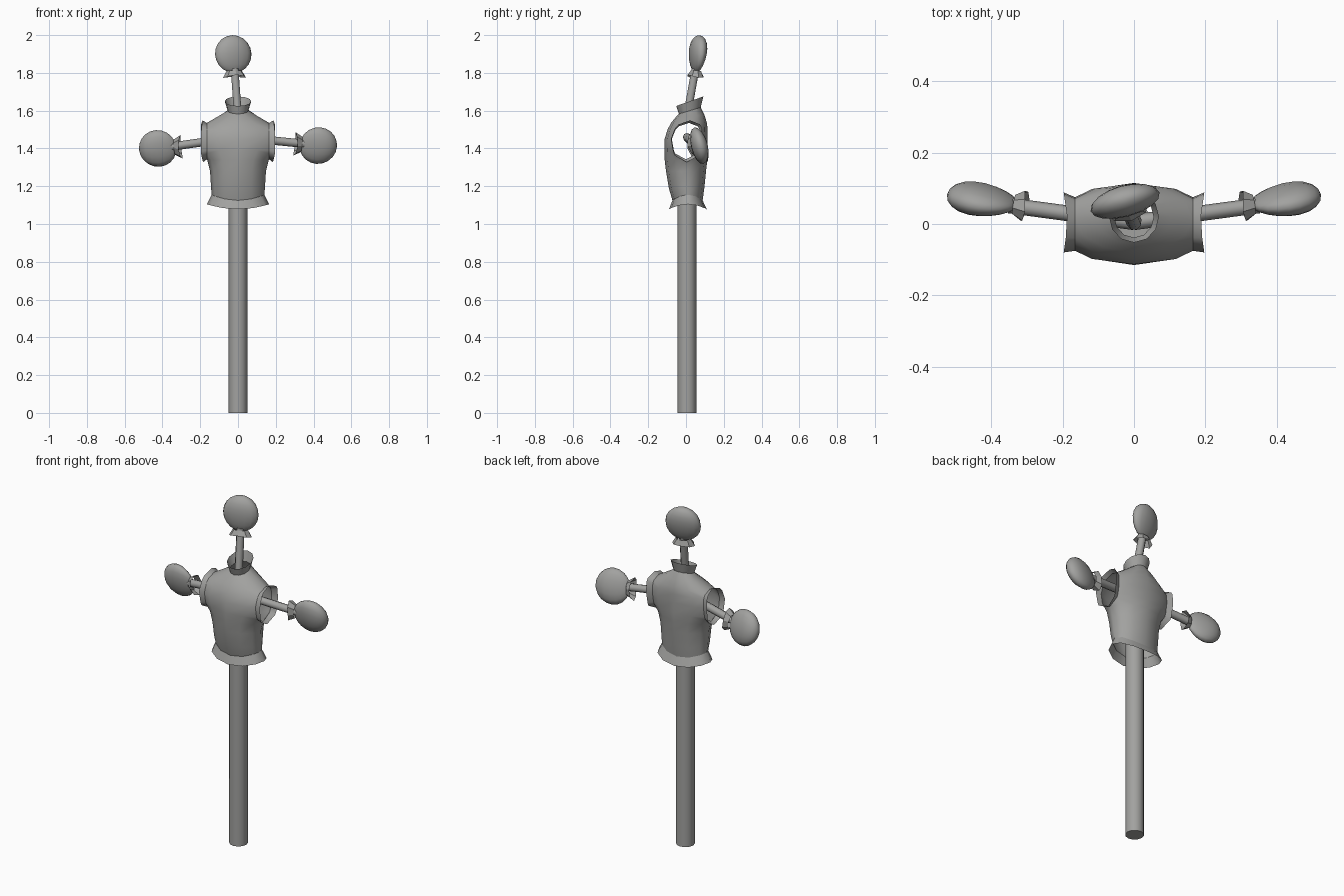
import bpy, bmesh, math
from mathutils import Vector, Matrix

cube = bpy.data.objects.get("Cube")
if cube:
    bpy.data.objects.remove(cube, do_unlink=True)

grey = bpy.data.materials.new("plain_grey")
grey.use_nodes = True
grey.diffuse_color = (0.36, 0.36, 0.35, 1)
grey.node_tree.nodes["Principled BSDF"].inputs["Base Color"].default_value = grey.diffuse_color


def finish(name, bm, angle=None):
    """Turn a bmesh into an object; with an angle, smooth all but sharper edges."""
    bmesh.ops.recalc_face_normals(bm, faces=bm.faces)
    for f in bm.faces:
        f.smooth = True
    if angle:
        for e in bm.edges:
            if len(e.link_faces) == 2 and e.calc_face_angle(0) > math.radians(angle):
                e.smooth = False
    mesh = bpy.data.meshes.new(name)
    bm.to_mesh(mesh)
    bm.free()
    mesh.materials.append(grey)
    obj = bpy.data.objects.new(name, mesh)
    bpy.context.collection.objects.link(obj)
    return obj


def loft(bm, rings):
    """Skin a list of equal-length point rings."""
    loops = [[bm.verts.new(p) for p in ring] for ring in rings]
    n = len(loops[0])
    for a, b in zip(loops, loops[1:]):
        for i in range(n):
            j = (i + 1) % n
            bm.faces.new((a[i], a[j], b[j], b[i]))
    return loops


def oval(z, rx, ry, cy=0, slope=0, dip=0, n=12):
    """Oval ring that may lean along y or dip at front and back."""
    points = []
    for i in range(n):
        t = math.tau * i / n
        y = ry * math.sin(t)
        points.append((rx * math.cos(t), cy + y, z + slope * y - dip * math.sin(t) ** 2))
    return points


def rod(name, start, end, radius, sides):
    start, end = Vector(start), Vector(end)
    axis = end - start
    bm = bmesh.new()
    bmesh.ops.create_cone(bm, cap_ends=True, segments=sides, radius1=radius,
                          radius2=radius, depth=axis.length)
    turn = axis.to_track_quat('Z', 'Y').to_matrix().to_4x4()
    bm.transform(Matrix.Translation((start + end) / 2) @ turn)
    finish(name, bm, 65)


def paddle(name, centre, axis, wide):
    """Flattened round pad with a flared cuff behind it, along the axis."""
    axis = Vector(axis).normalized()
    wide = Vector(wide)
    wide = (wide - axis * wide.dot(axis)).normalized()
    frame = Matrix((wide, axis.cross(wide), axis)).transposed().to_4x4()
    frame = Matrix.Translation(centre) @ frame
    bm = bmesh.new()
    bmesh.ops.create_uvsphere(bm, u_segments=16, v_segments=10, radius=0.1)
    for v in bm.verts:
        v.co.y *= 0.42 * (1 + 2.5 * v.co.z)
    bm.transform(frame)
    finish(name + "_pad", bm)
    bm = bmesh.new()
    loft(bm, [oval(-0.128, 0.064, 0.044, dip=-0.012, n=8),
              oval(-0.09, 0.042, 0.028, n=8)])
    bm.transform(frame)
    finish(name + "_cuff", bm, 30)


# Pole
rod("pole", (0, 0.005, 0), (0, 0.005, 1.3), 0.05, 12)

# Torso shell with skirt and neck collar
bm = bmesh.new()
loops = loft(bm, [
    oval(1.105, 0.165, 0.1, 0.01, dip=0.027),
    oval(1.155, 0.14, 0.08, 0.008, dip=0.03),
    oval(1.2, 0.143, 0.094, 0.003, dip=0.01),
    oval(1.28, 0.148, 0.106),
    oval(1.34, 0.163, 0.113),
    oval(1.39, 0.205, 0.115),
    oval(1.45, 0.235, 0.113),
    oval(1.5, 0.215, 0.106, 0.008),
    oval(1.535, 0.165, 0.095, 0.016),
    oval(1.57, 0.105, 0.077, 0.02, slope=0.1),
    oval(1.6, 0.055, 0.058, 0.02, slope=0.3),
    oval(1.65, 0.07, 0.072, 0.02, slope=0.35)])
sharp_verts = set(loops[1] + loops[-2])
for e in bm.edges:
    if all(v in sharp_verts for v in e.verts):
        e.smooth = False

# Cut each armhole and extrude its rim into a flared sleeve
for side in (1, -1):
    cut = bmesh.ops.bisect_plane(bm, geom=bm.verts[:] + bm.edges[:] + bm.faces[:],
                                 plane_co=(side * 0.165, 0, 0), plane_no=(side, 0, 0),
                                 clear_outer=True)
    rim = [g for g in cut["geom_cut"]
           if isinstance(g, bmesh.types.BMEdge) and len(g.link_faces) == 1
           and all(v.co.z > 1.3 for v in g.verts)]
    for e in rim:
        e.smooth = False
    out = bmesh.ops.extrude_edge_only(bm, edges=rim)
    for v in out["geom"]:
        if isinstance(v, bmesh.types.BMVert):
            v.co.x = side * (0.185 + 0.16 * abs(v.co.y))
            v.co.y = 0.01 + (v.co.y - 0.005) * 1.12
            v.co.z = 1.445 + (v.co.z - 1.445) * 1.15
finish("torso", bm)

# Neck and head
rod("neck", (0, 0.005, 1.57), (-0.018, 0.05, 1.82), 0.022, 8)
paddle("head", (-0.025, 0.062, 1.9), (-0.05, 0.1, 1), (1, 0.27, 0))

# Arms and hands
for label, side, z in (("left", 1, 1.415), ("right", -1, 1.4)):
    rod(label + "_arm", (0, 0.005, 1.46), (side * 0.35, 0.052, z + 0.01), 0.022, 8)
    paddle(label + "_hand", (side * 0.425, 0.068, z), (side, 0.15, -0.07), (0, -0.25, 1))
